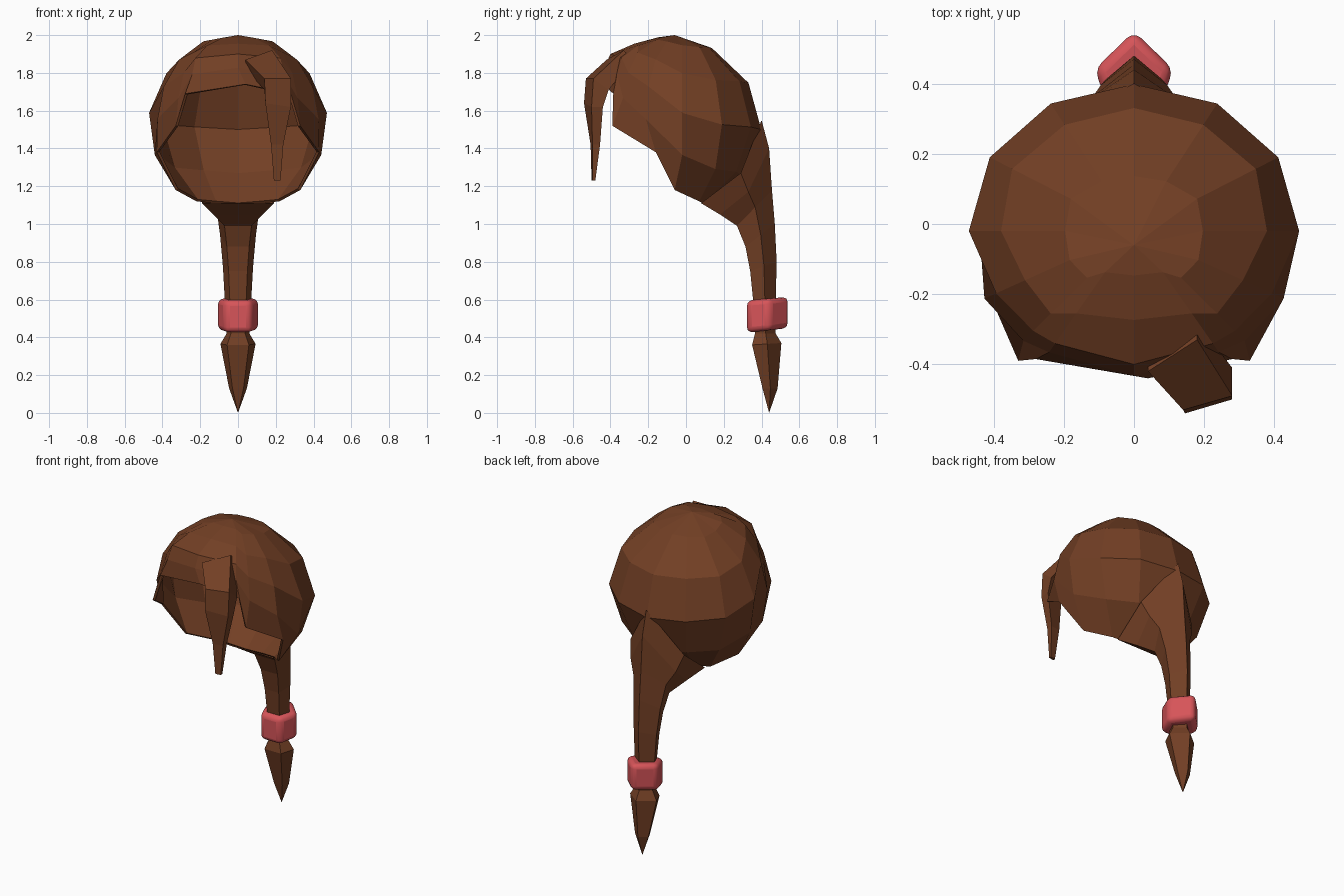
import bpy, bmesh
from math import sin, cos, acos, radians, pi

if "Cube" in bpy.data.objects:
    bpy.data.objects.remove(bpy.data.objects["Cube"])


def material(name, rgb):
    m = bpy.data.materials.new(name)
    m.diffuse_color = (*rgb, 1)
    m.use_nodes = True
    m.node_tree.nodes["Principled BSDF"].inputs["Base Color"].default_value = m.diffuse_color
    return m


BROWN = material("hair_brown", (0.17, 0.05, 0.018))
PINK = material("tie_pink", (0.68, 0.09, 0.10))


def loft(name, rings, mat, caps=True):
    """Join successive closed rings of points; a one-point ring makes a tip."""
    bm = bmesh.new()
    rows = [[bm.verts.new(p) for p in r] for r in rings]
    for a, b in zip(rows, rows[1:]):
        n = max(len(a), len(b))
        for i in range(n):
            j = (i + 1) % n
            if len(a) == 1:
                bm.faces.new((a[0], b[i], b[j]))
            elif len(b) == 1:
                bm.faces.new((a[i], a[j], b[0]))
            else:
                bm.faces.new((a[i], a[j], b[j], b[i]))
    if caps:
        for r in (rows[0], rows[-1]):
            if len(r) > 2:
                bm.faces.new(r)
    bmesh.ops.recalc_face_normals(bm, faces=bm.faces)
    me = bpy.data.meshes.new(name)
    bm.to_mesh(me)
    bm.free()
    me.materials.append(mat)
    ob = bpy.data.objects.new(name, me)
    bpy.context.collection.objects.link(ob)
    return ob


# Hair cap: dome columns from the crown down to a shaped rim
# (azimuth from back, roundness, rim x, y, z)
HALF = [
    (0, 1.5, 0, 0.10, 1.10),
    (30, 1.4, 0.12, 0.09, 1.11),
    (60, 1.2, 0.22, 0.07, 1.12),
    (90, 1.15, 0.33, -0.06, 1.18),
    (116, 0.85, 0.43, -0.16, 1.38),
    (137, 0.6, 0.33, -0.39, 1.52),
    (147, 0.35, 0.28, -0.385, 1.69),
]
FRONT = (180, 0.25, 0.04, -0.44, 1.74)
columns = HALF + [FRONT] + [(360 - a, p, -x, y, z) for a, p, x, y, z in HALF[:0:-1]]
STEPS = 5
rings = [[(0, -0.06, 2.0)]]
for s in range(1, STEPS):
    ring = []
    for az, p, x, y, z in columns:
        t = acos((z - 1.53) / 0.47) * s / STEPS
        r = min(sin(t) ** p, 1.3 * t)
        a = radians(az)
        depth = 0.42 if cos(a) > 0 else 0.44
        ring.append((0.475 * r * sin(a), -0.02 + depth * r * cos(a), 1.53 + 0.47 * cos(t)))
    rings.append(ring)
rings.append([c[2:] for c in columns])
cap = loft("hair_cap", rings, BROWN, caps=False)
solid = cap.modifiers.new("thickness", "SOLIDIFY")
solid.thickness = 0.015
solid.offset = -1


# Front lock: flat strap leaving the fringe and hanging to a narrow end
# (left x, left y, left z, right x, right y, right z, depth, drop)
LOCK = [
    (0.04, -0.42, 1.87, 0.18, -0.33, 1.92, 0.05, 0.05),
    (0.14, -0.53, 1.77, 0.28, -0.49, 1.77, 0.08, 0.06),
    (0.145, -0.54, 1.64, 0.28, -0.50, 1.62, 0.06, 0.0),
    (0.175, -0.505, 1.42, 0.24, -0.495, 1.42, 0.04, 0.0),
    (0.19, -0.50, 1.23, 0.225, -0.495, 1.23, 0.015, 0.0),
]
loft("front_lock", [[(a, b, c), (d, e, f), (d, e + t, f - h), (a, b + t, c - h)]
                    for a, b, c, d, e, f, t, h in LOCK], BROWN)


def pentagon(back_y, back_z, front_y, front_z, w):
    """Five-sided ring with its ridge at the back and a flat front."""
    return [(x * w, back_y + f * (front_y - back_y), back_z + f * (front_z - back_z))
            for x, f in ((0, 0), (1, 0.48), (0.62, 1), (-0.62, 1), (-1, 0.48))]


# Ponytail: root wrapping the nape, narrowing through the tie, flared tuft
ROOT = [
    [(0, 0.40, 1.55), (0.19, 0.29, 1.27), (0.19, 0.08, 1.11),
     (-0.19, 0.08, 1.11), (-0.19, 0.29, 1.27)],
    [(0, 0.44, 1.40), (0.16, 0.33, 1.17), (0.13, 0.18, 1.05),
     (-0.13, 0.18, 1.05), (-0.16, 0.33, 1.17)],
]
TAIL = [
    (0.455, 1.18, 0.27, 0.99, 0.115),
    (0.47, 1.00, 0.315, 0.88, 0.095),
    (0.48, 0.80, 0.34, 0.75, 0.08),
    (0.475, 0.60, 0.355, 0.60, 0.07),
    (0.475, 0.42, 0.365, 0.42, 0.06),
    (0.505, 0.37, 0.35, 0.36, 0.093),
    (0.485, 0.13, 0.405, 0.13, 0.047),
]
loft("ponytail", ROOT + [pentagon(*r) for r in TAIL] + [[(0, 0.44, 0.0)]], BROWN, caps=False)

# Hair tie: rounded five-sided band, tilted slightly up at the back
tie = loft("hair_tie", [pentagon(0.55, 0.615, 0.323, 0.595, 0.112),
                        pentagon(0.55, 0.45, 0.323, 0.425, 0.112)], PINK)
bev = tie.modifiers.new("rounding", "BEVEL")
bev.width = 0.028
bev.segments = 3
bpy.ops.object.select_all(action="DESELECT")
tie.select_set(True)
bpy.context.view_layer.objects.active = tie
bpy.ops.object.shade_smooth_by_angle(angle=radians(30))
